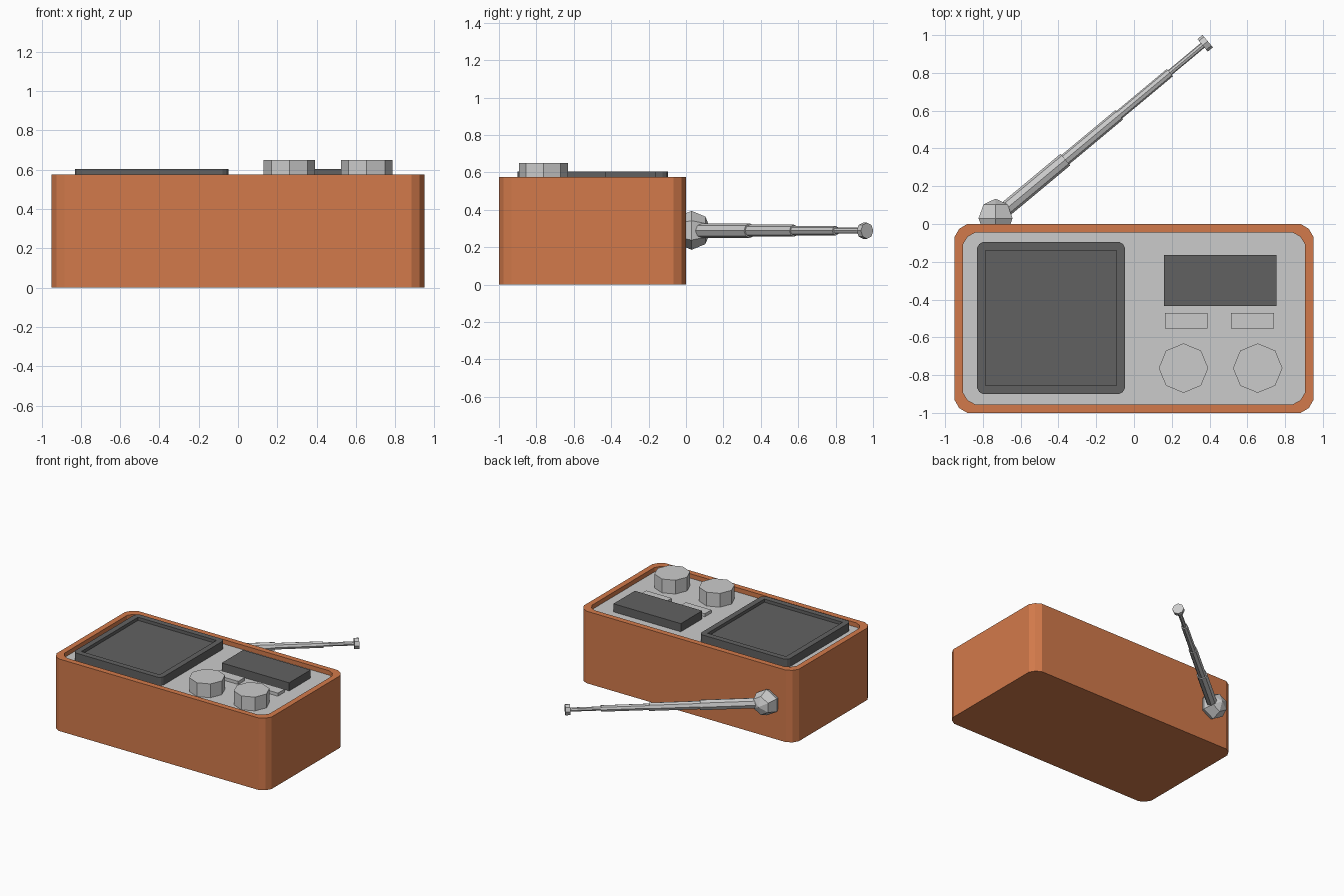
import bpy, bmesh, math
from mathutils import Vector, Matrix

if "Cube" in bpy.data.objects:
    bpy.data.objects.remove(bpy.data.objects["Cube"])


def material(name, rgb):
    m = bpy.data.materials.new(name)
    m.diffuse_color = (*rgb, 1)
    m.use_nodes = True
    m.node_tree.nodes["Principled BSDF"].inputs["Base Color"].default_value = m.diffuse_color
    return m


orange = material("orange_shell", (0.65, 0.195, 0.07))
dark = material("dark_plastic", (0.12, 0.12, 0.12))


def finish(name, bm, mat=None):
    bmesh.ops.recalc_face_normals(bm, faces=bm.faces)
    me = bpy.data.meshes.new(name)
    bm.to_mesh(me)
    bm.free()
    ob = bpy.data.objects.new(name, me)
    bpy.context.collection.objects.link(ob)
    if mat:
        me.materials.append(mat)
    return ob


def box(name, x, y, z, mat=None, radius=0, rim=0, depth=0, sharp_inside=False):
    """Box from ranges, with rounded upright edges and a sunken top inside a rim."""
    size = Vector((x[1] - x[0], y[1] - y[0], z[1] - z[0]))
    mid = Vector((sum(x), sum(y), sum(z))) / 2
    bm = bmesh.new()
    bmesh.ops.create_cube(bm, size=1, matrix=Matrix.Translation(mid) @ Matrix.Diagonal((*size, 1)))
    if radius:
        upright = [e for e in bm.edges if abs(e.verts[0].co.z - e.verts[1].co.z) > 1e-4]
        bmesh.ops.bevel(bm, geom=upright, offset=radius, segments=2, profile=0.4, affect='EDGES')
    if rim:
        bm.normal_update()
        top = max(bm.faces, key=lambda f: f.calc_center_median().z)
        bmesh.ops.inset_individual(bm, faces=[top], thickness=0)
        half = Vector((size.x / 2 - rim, size.y / 2 - rim, 0))
        for v in top.verts:
            off = v.co - mid
            for i in (0, 1):
                off[i] = (math.copysign(half[i], off[i]) if sharp_inside
                          else off[i] * half[i] / (half[i] + rim))
            v.co = mid + off
        floor = bmesh.ops.extrude_discrete_faces(bm, faces=[top])["faces"][0]
        for v in floor.verts:
            v.co.z -= depth
        bmesh.ops.remove_doubles(bm, verts=bm.verts, dist=1e-5)
    return finish(name, bm, mat)


def cylinder(name, start, end, radius, sides=8):
    start, end = Vector(start), Vector(end)
    axis = end - start
    turn = axis.to_track_quat('Z', 'Y').to_matrix().to_4x4()
    bm = bmesh.new()
    bmesh.ops.create_cone(bm, cap_ends=True, segments=sides, radius1=radius, radius2=radius,
                          depth=axis.length, matrix=Matrix.Translation((start + end) / 2) @ turn)
    return finish(name, bm)


# Shell with raised rim, and face panel
box("shell", (-0.95, 0.95), (-1, 0), (0, 0.575), orange, 0.068, 0.045, 0.045)
box("face_panel", (-0.906, 0.906), (-0.956, -0.044), (0.525, 0.54), None, 0.065)

# Speaker and display
box("speaker", (-0.83, -0.048), (-0.9, -0.095), (0.535, 0.605), dark, 0.03, 0.045, 0.025, True)
box("display", (0.16, 0.755), (-0.433, -0.163), (0.535, 0.605), dark)

# Buttons and knobs
for side, bx, kx in (("left", 0.277, 0.262), ("right", 0.627, 0.655)):
    box(side + "_button", (bx - 0.113, bx + 0.113), (-0.554, -0.472), (0.535, 0.565))
    cylinder(side + "_knob", (kx, -0.763, 0.535), (kx, -0.763, 0.65), 0.131)

# Antenna pivot ball, its pole facing backwards
pivot = Vector((-0.733, 0.03, 0.29))
bm = bmesh.new()
bmesh.ops.create_uvsphere(bm, u_segments=6, v_segments=4, radius=0.104,
                          matrix=Matrix.Translation(pivot) @ Matrix.Rotation(-math.pi / 2, 4, 'X'))
finish("antenna_pivot", bm)

# Telescoping antenna sections and tip
start = Vector((-0.732, 0.034, 0.288))
aim = Vector((1.11, 0.924, 0)).normalized()
for name, a, b, r in (("antenna_base", 0.03, 0.48, 0.04), ("antenna_second", 0.46, 0.85, 0.032),
                      ("antenna_third", 0.83, 1.2, 0.025), ("antenna_fourth", 1.18, 1.44, 0.016),
                      ("antenna_tip", 1.425, 1.46, 0.043)):
    cylinder(name, start + aim * a, start + aim * b, r)
